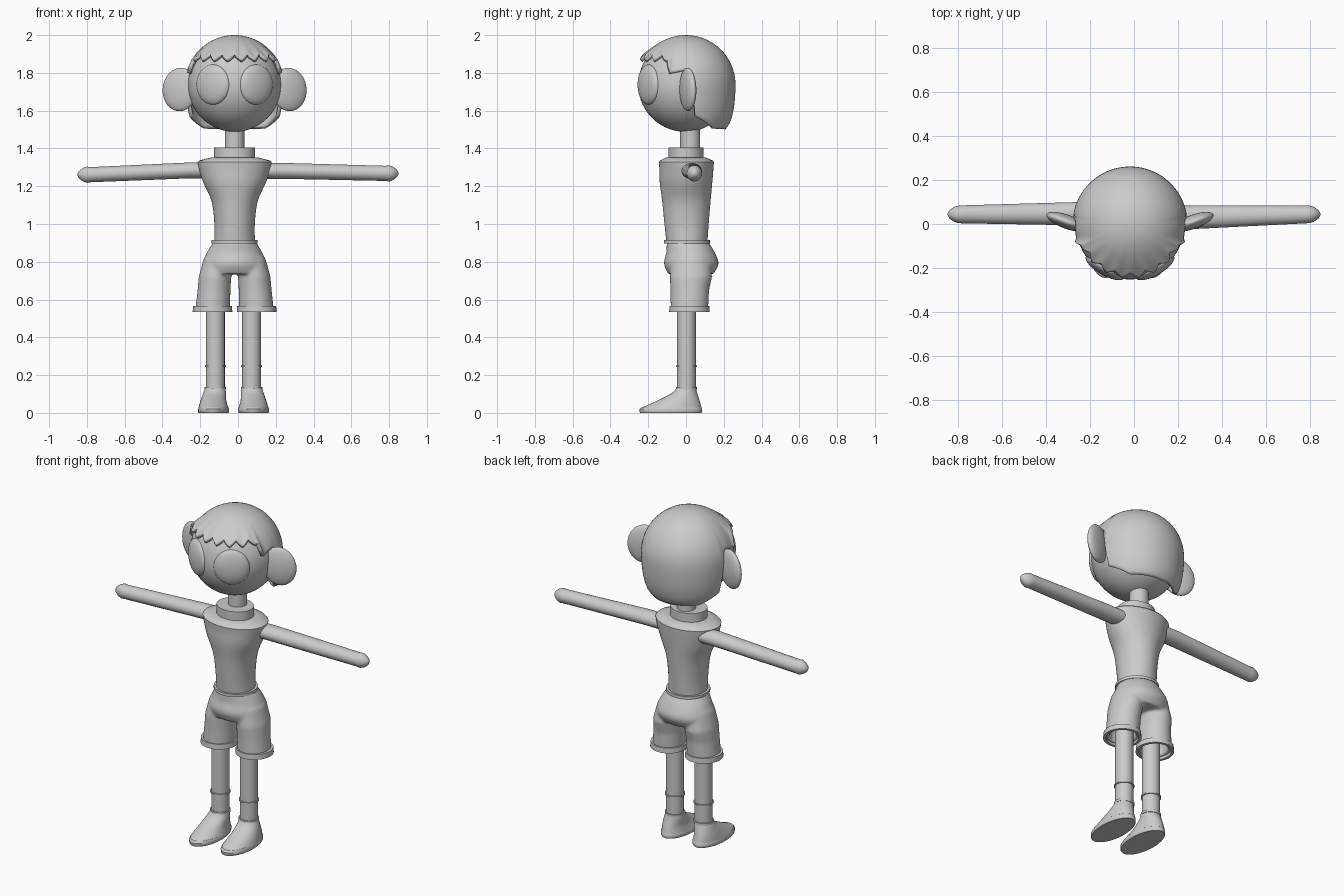
import bpy, bmesh, math
from mathutils import Matrix

if "Cube" in bpy.data.objects:
    bpy.data.objects.remove(bpy.data.objects["Cube"])

CX = -0.018                      # body midline
HEAD_Z, HAIR_R = 1.738, 0.262

grey = bpy.data.materials.new("light_grey")
grey.diffuse_color = (0.6, 0.6, 0.6, 1)
grey.use_nodes = True
grey.node_tree.nodes["Principled BSDF"].inputs["Base Color"].default_value = grey.diffuse_color


def finish(bm, name, smooth=True):
    bmesh.ops.recalc_face_normals(bm, faces=bm.faces)
    me = bpy.data.meshes.new(name)
    bm.to_mesh(me)
    bm.free()
    me.materials.append(grey)
    ob = bpy.data.objects.new(name, me)
    bpy.context.collection.objects.link(ob)
    if smooth:
        bpy.ops.object.select_all(action='DESELECT')
        ob.select_set(True)
        bpy.context.view_layer.objects.active = ob
        bpy.ops.object.shade_smooth_by_angle(angle=math.radians(40))
    return ob


def loft(bm, rings, n=40, along_x=False):
    """Closed skin through ellipses: (position, centre a, centre b, radius a, radius b)."""
    loops = []
    for s, a, b, ra, rb in rings:
        loop = []
        for i in range(n):
            t = math.tau * i / n
            p, q = a + ra * math.cos(t), b + rb * math.sin(t)
            loop.append(bm.verts.new((s, p, q) if along_x else (p, q, s)))
        loops.append(loop)
    for l0, l1 in zip(loops, loops[1:]):
        for i in range(n):
            j = (i + 1) % n
            bm.faces.new((l0[i], l0[j], l1[j], l1[i]))
    bm.faces.new(loops[0])
    bm.faces.new(loops[-1])


def lofted(name, rings, n=40, along_x=False):
    bm = bmesh.new()
    loft(bm, rings, n, along_x)
    return finish(bm, name)


def ellipsoid(name, loc, radii, rot=Matrix()):
    bm = bmesh.new()
    m = Matrix.Translation(loc) @ rot @ Matrix.Diagonal((*radii, 1))
    bmesh.ops.create_uvsphere(bm, u_segments=48, v_segments=28, radius=1, matrix=m)
    return finish(bm, name)


def spline(rows, steps=5):
    """Catmull-Rom refinement of loft rings."""
    out = []
    for i in range(len(rows) - 1):
        p = [rows[max(0, min(len(rows) - 1, i + k))] for k in (-1, 0, 1, 2)]
        for j in range(steps):
            t = j / steps
            out.append(tuple(0.5 * (2 * b + (c - a) * t + (2 * a - 5 * b + 4 * c - d) * t * t
                                    + (3 * b - a - 3 * c + d) * t ** 3)
                             for a, b, c, d in zip(*p)))
    return out + [rows[-1]]


# Head, neck and collar
ellipsoid("head", (CX, -0.003, HEAD_Z), (0.247, 0.25, 0.25))
lofted("neck", [(1.36, CX, 0.022, 0.052, 0.053), (1.56, CX, 0.022, 0.052, 0.053)])
lofted("collar", [(1.33, CX, 0, 0.108, 0.092), (1.405, CX, 0, 0.108, 0.092)])

# Eyes and ears
for side, s in (("left", -1), ("right", 1)):
    a = s * math.radians(30)
    ellipsoid(side + "_eye", (CX + 0.228 * math.sin(a), -0.228 * math.cos(a), 1.738),
              (0.1, 0.036, 0.106), Matrix.Rotation(a, 4, 'Z'))
    ellipsoid(side + "_ear", (CX + s * 0.288, 0.01, 1.712), (0.098, 0.032, 0.115),
              Matrix.Rotation(s * math.radians(20), 4, 'Z')
              @ Matrix.Rotation(-s * math.radians(8), 4, 'Y'))

# Hair cap: jagged fringe, notch at the ears, long at the back
EDGE = [(63, 1.887), (68, 1.87), (72, 1.80), (92, 1.82), (96, 1.80),
        (101, 1.57), (115, 1.54), (130, 1.505), (180, 1.50)]


def hair_edge(deg):
    if deg <= 63:
        return 1.887 + 0.016 * (4 * abs((deg / 18) % 1 - 0.5) - 1)
    for (d0, z0), (d1, z1) in zip(EDGE, EDGE[1:]):
        if deg <= d1:
            return z0 + (z1 - z0) * (deg - d0) / (d1 - d0)
    return EDGE[-1][1]


bm = bmesh.new()
N, ROWS = 160, 24
top = bm.verts.new((CX, 0, HEAD_Z + HAIR_R))
prev = None
for r in range(1, ROWS + 1):
    t, row = r / ROWS, []
    for i in range(N):
        phi = math.tau * i / N
        deg = math.degrees(min(phi, math.tau - phi))
        theta = t * math.acos((hair_edge(deg) - HEAD_Z) / HAIR_R)
        rad = math.sin(theta)
        if theta > math.pi / 2:
            rad = rad ** 0.27
        flare = max(0, min(1, (75 - deg) / 8))
        rad *= HAIR_R * (1 + 0.1 * flare * t ** 4)
        row.append(bm.verts.new((CX + rad * math.sin(phi), -rad * math.cos(phi),
                                 HEAD_Z + HAIR_R * math.cos(theta))))
    for i in range(N):
        j = (i + 1) % N
        if prev:
            bm.faces.new((prev[i], prev[j], row[j], row[i]))
        else:
            bm.faces.new((top, row[j], row[i]))
    prev = row
hair = finish(bm, "hair")
if hair.data.polygons[0].normal.z < 0:
    hair.data.flip_normals()
shell = hair.modifiers.new("thickness", 'SOLIDIFY')
shell.thickness, shell.offset = 0.02, -1

# Shirt and waistband
lofted("shirt", spline([(0.90, CX, 0.005, 0.108, 0.108), (1.0, CX, 0.003, 0.107, 0.117),
                        (1.12, CX, 0.002, 0.122, 0.128), (1.22, CX, 0, 0.166, 0.139),
                        (1.29, CX, 0.002, 0.188, 0.143), (1.328, CX, 0.002, 0.196, 0.146)])
       + [(1.336, CX, 0.002, 0.188, 0.14), (1.352, CX, 0, 0.125, 0.105)], 56)
lofted("waistband", [(0.897, CX, 0.005, 0.122, 0.121), (0.914, CX, 0.005, 0.122, 0.121)])

# Shorts: hips and two hollow legs blended together
bm = bmesh.new()
loft(bm, spline([(0.905, CX, 0.008, 0.113, 0.111), (0.85, CX, 0.024, 0.146, 0.128),
                 (0.79, CX, 0.028, 0.168, 0.145), (0.735, CX, 0.025, 0.168, 0.12)]))
for s in (-1, 1):
    loft(bm, [(0.82, CX + s * 0.088, 0.025, 0.075, 0.1), (0.72, CX + s * 0.104, 0.026, 0.086, 0.112),
              (0.65, CX + s * 0.109, 0.02, 0.087, 0.102), (0.545, CX + s * 0.116, 0.018, 0.092, 0.099),
              (0.545, CX + s * 0.116, 0.018, 0.07, 0.077), (0.63, CX + s * 0.11, 0.018, 0.066, 0.077)])
shorts = finish(bm, "shorts", smooth=False)
blend = shorts.modifiers.new("blend", 'REMESH')
blend.mode, blend.voxel_size, blend.use_smooth_shade = 'VOXEL', 0.008, True
soft = shorts.modifiers.new("soften", 'SMOOTH')
soft.factor, soft.iterations = 0.5, 8

for side, s in (("left", -1), ("right", 1)):
    # Shorts hem: open tube
    x = CX + s * 0.117
    bm = bmesh.new()
    n, loops = 40, []
    for z, r in ((0.535, 0.105), (0.566, 0.103), (0.566, 0.085), (0.535, 0.089)):
        loops.append([bm.verts.new((x + r * math.cos(math.tau * i / n),
                                    0.018 + 1.02 * r * math.sin(math.tau * i / n), z))
                      for i in range(n)])
    for k in range(4):
        for i in range(n):
            j, l0, l1 = (i + 1) % n, loops[k], loops[(k + 1) % 4]
            bm.faces.new((l0[i], l0[j], l1[j], l1[i]))
    finish(bm, side + "_hem")

    # Leg, sock band and shoe
    x = -0.024 + s * 0.096
    lofted(side + "_leg", [(0.1, x, 0.002, 0.05, 0.05), (0.68, x, 0.002, 0.05, 0.05)])
    lofted(side + "_sock_band", [(0.242, x, 0.002, 0.056, 0.056), (0.25, x, 0.002, 0.056, 0.056)])
    lofted(side + "_ankle_band", [(0.124, x, 0.002, 0.057, 0.055), (0.138, x, 0.002, 0.057, 0.055)])
    f = -0.024 + s * 0.106
    lofted(side + "_shoe", spline([(0.13, x, 0, 0.054, 0.052), (0.105, x + s * 0.004, -0.008, 0.06, 0.067),
                                   (0.065, f, -0.04, 0.068, 0.112),
                                   (0.028, f, -0.076, 0.079, 0.158)]))
    lofted(side + "_sole", [(0.03, f, -0.077, 0.078, 0.157), (0.02, f, -0.08, 0.082, 0.166),
                            (0.004, f, -0.08, 0.082, 0.165), (0, f, -0.08, 0.079, 0.162)])

# Arms with tapered rounded hands
for side, s, y0, z0, z1, r0 in (("left", -1, 0.047, 1.284, 1.261, 0.053),
                                ("right", 1, 0.03, 1.281, 1.268, 0.054)):
    y1 = 0.044
    lofted(side + "_arm", [(s * 0.13, y0, z0, r0, 0.042), (s * 0.25, y0, z0, r0, 0.042),
                           (s * 0.78, y1, z1, 0.041, 0.04), (s * 0.80, y1, z1, 0.04, 0.043),
                           (s * 0.82, y1, z1, 0.034, 0.036), (s * 0.84, y1, z1, 0.02, 0.021),
                           (s * 0.849, y1, z1, 0.006, 0.007)], 32, True)
